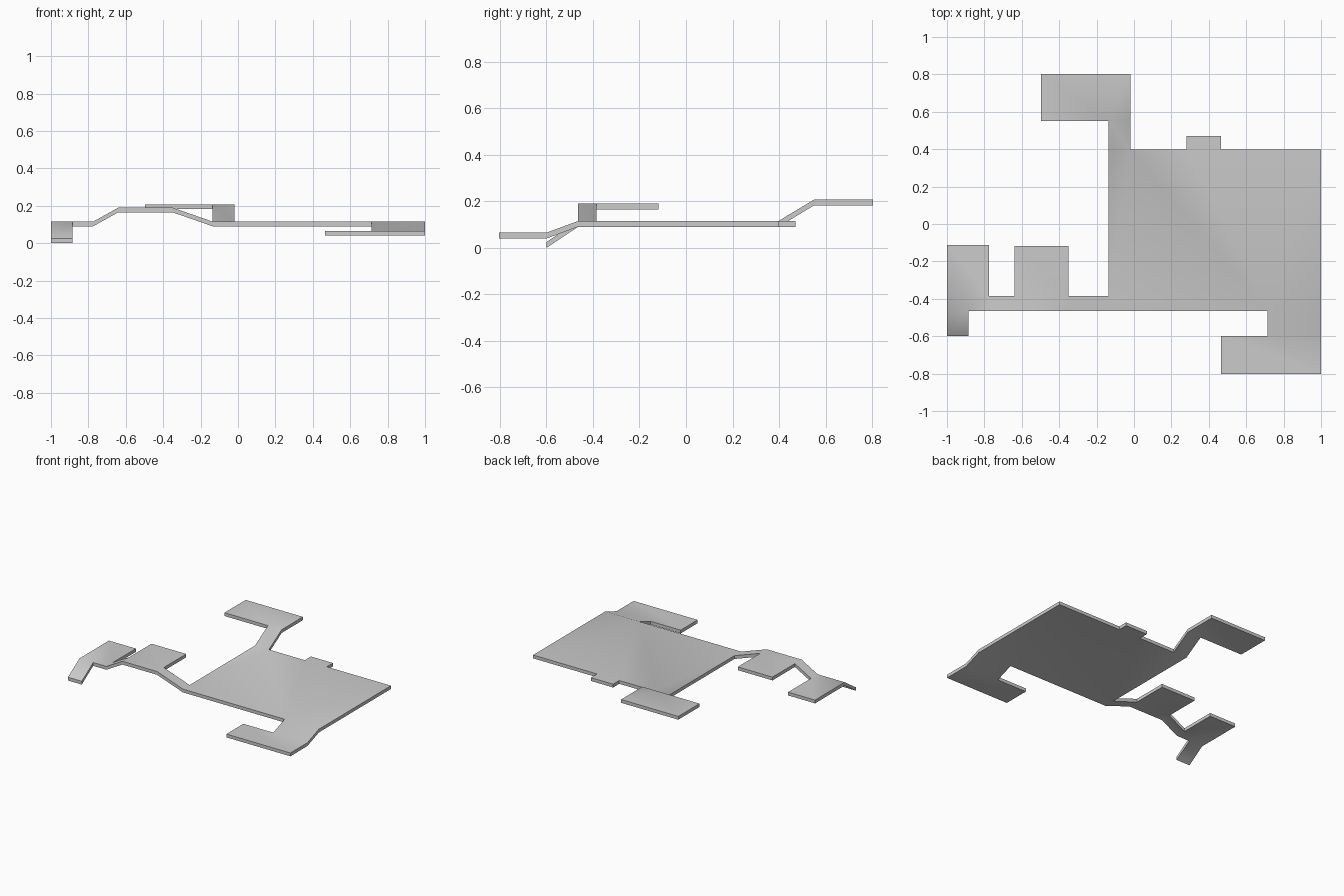
import bpy, bmesh, math

if "Cube" in bpy.data.objects:
    bpy.data.objects.remove(bpy.data.objects["Cube"])

T = 0.025                                       # sheet thickness
BASE, HIGH, TOP, LOW, FOOT = 0.115, 0.19, 0.207, 0.065, 0.025

# Panels of the sheet: x0, x1, y0, y1, axis of slope, height at start, height at end
panels = [
    (-0.135, 1.0, -0.465, 0.397, 'x', BASE, BASE),     # main plate
    (0.28, 0.465, 0.397, 0.47, 'x', BASE, BASE),       # small back tab
    (-0.135, -0.02, 0.397, 0.55, 'y', BASE, TOP),      # back ramp
    (-0.498, -0.02, 0.55, 0.803, 'x', TOP, TOP),       # back pad
    (0.715, 1.0, -0.6, -0.465, 'y', LOW, BASE),        # front ramp
    (0.465, 1.0, -0.803, -0.6, 'x', LOW, LOW),         # front pad
    (-0.35, -0.135, -0.465, -0.385, 'x', HIGH, BASE),  # arm rising to the left
    (-0.64, -0.35, -0.465, -0.118, 'x', HIGH, HIGH),   # raised pad
    (-0.775, -0.64, -0.465, -0.385, 'x', BASE, HIGH),  # arm falling to the left
    (-1.0, -0.775, -0.465, -0.112, 'x', BASE, BASE),   # left pad
    (-1.0, -0.885, -0.6, -0.465, 'y', FOOT, BASE),     # foot
]
xs = sorted({v for p in panels for v in p[:2]})
ys = sorted({v for p in panels for v in p[2:4]})

# Split every panel on the shared break lines so that they join cleanly
bm = bmesh.new()
for x0, x1, y0, y1, axis, h0, h1 in panels:
    def point(x, y):
        t = (x - x0) / (x1 - x0) if axis == 'x' else (y - y0) / (y1 - y0)
        return bm.verts.new((x, y, h0 + (h1 - h0) * t))
    px = [x for x in xs if x0 <= x <= x1]
    py = [y for y in ys if y0 <= y <= y1]
    for a, b in zip(px, px[1:]):
        for c, d in zip(py, py[1:]):
            bm.faces.new([point(a, c), point(b, c), point(b, d), point(a, d)])
bmesh.ops.remove_doubles(bm, verts=bm.verts, dist=0.0005)

# Give the sheet its thickness, then merge flat areas
top = bm.faces[:]
new = bmesh.ops.extrude_face_region(bm, geom=top, use_keep_orig=True)
for v in new['geom']:
    if isinstance(v, bmesh.types.BMVert):
        v.co.z -= T
bmesh.ops.recalc_face_normals(bm, faces=bm.faces)
bmesh.ops.dissolve_limit(bm, angle_limit=math.radians(1), verts=bm.verts, edges=bm.edges)

mesh = bpy.data.meshes.new("bent_plate")
bm.to_mesh(mesh)
bm.free()
plate = bpy.data.objects.new("bent_plate", mesh)
bpy.context.collection.objects.link(plate)
bpy.context.view_layer.objects.active = plate
plate.select_set(True)
bpy.ops.object.shade_smooth_by_angle(angle=math.radians(40))
